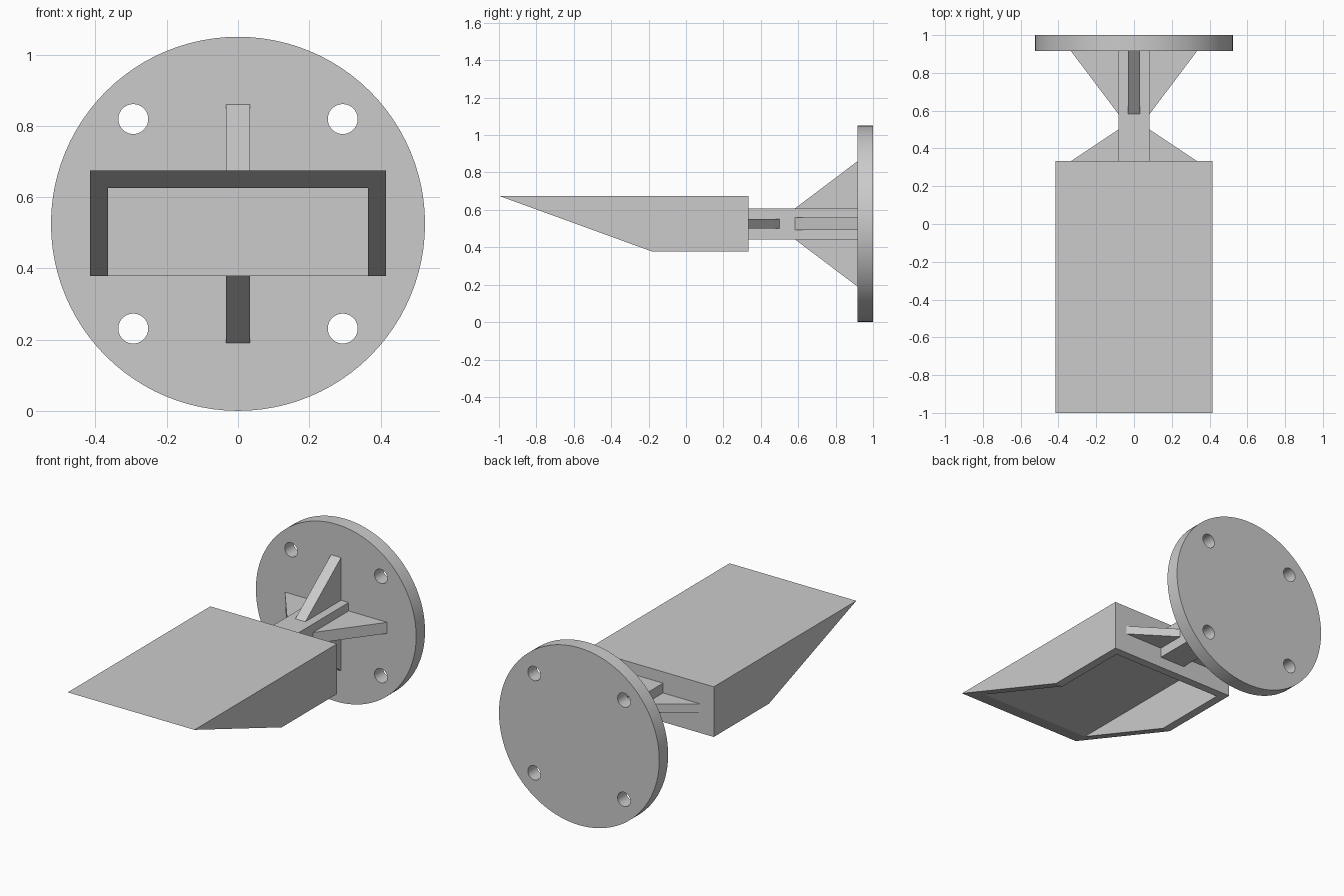
import bpy, bmesh
from math import pi
from mathutils import Matrix, Vector

if "Cube" in bpy.data.objects:
    bpy.data.objects.remove(bpy.data.objects["Cube"])

ZC = 0.525    # height of the common axis
HALF = 0.083  # half width of the square stem


def finish(bm, name):
    bmesh.ops.recalc_face_normals(bm, faces=bm.faces)
    mesh = bpy.data.meshes.new(name)
    bm.to_mesh(mesh)
    bm.free()
    ob = bpy.data.objects.new(name, mesh)
    bpy.context.collection.objects.link(ob)
    return ob


def prism(name, profile, half, matrix=Matrix()):
    """Extrude a (y, z) profile along x by +-half, then transform it."""
    bm = bmesh.new()
    face = bm.faces.new([bm.verts.new((-half, y, z)) for y, z in profile])
    ext = bmesh.ops.extrude_face_region(bm, geom=[face])["geom"]
    verts = [g for g in ext if isinstance(g, bmesh.types.BMVert)]
    bmesh.ops.translate(bm, verts=verts, vec=(2 * half, 0, 0))
    bmesh.ops.transform(bm, matrix=matrix, verts=bm.verts)
    return finish(bm, name)


def box_profile(y0, y1, z0, z1):
    return [(y0, z0), (y1, z0), (y1, z1), (y0, z1)]


def cylinder(name, x, z, radius, y0, y1, segments):
    bm = bmesh.new()
    m = Matrix.Translation((x, (y0 + y1) / 2, z)) @ Matrix.Rotation(pi / 2, 4, 'X')
    bmesh.ops.create_cone(bm, cap_ends=True, segments=segments, radius1=radius,
                          radius2=radius, depth=y1 - y0, matrix=m)
    return finish(bm, name)


def cut(target, cutter):
    """Subtract the cutter, apply the result and remove the cutter."""
    mod = target.modifiers.new("cut", 'BOOLEAN')
    mod.operation, mod.solver, mod.object = 'DIFFERENCE', 'EXACT', cutter
    bpy.context.view_layer.objects.active = target
    bpy.ops.object.modifier_apply(modifier=mod.name)
    bpy.data.objects.remove(cutter)


# Scoop: wedge-nosed box, hollow and open underneath
scoop = prism("scoop", [(-1, 0.675), (-0.183, 0.378), (0.333, 0.378), (0.333, 0.675)], 0.415)
cut(scoop, prism("scoop_cutter", box_profile(-1.2, 0.283, 0.2, 0.625), 0.365))

# Round mounting flange with four bolt holes
flange = cylinder("flange", 0, ZC, 0.525, 0.917, 1.0, 96)
for sx in (-1, 1):
    for sz in (-1, 1):
        cut(flange, cylinder("hole_cutter", sx * 0.294, ZC + sz * 0.294, 0.042, 0.8, 1.1, 40))
bpy.ops.object.select_all(action='DESELECT')
flange.select_set(True)
bpy.context.view_layer.objects.active = flange
bpy.ops.object.shade_smooth_by_angle()

# Square stem joining scoop and flange
prism("stem", box_profile(0.333, 0.917, ZC - HALF, ZC + HALF), HALF)

# Triangular ribs: four against the flange, two sideways against the scoop
for i in range(4):
    turn = Matrix.Translation((0, 0, ZC)) @ Matrix.Rotation(i * pi / 2, 4, 'Y')
    prism(f"flange_rib_{i + 1}", [(0.583, HALF), (0.917, HALF), (0.917, 0.335)], 0.033, turn)
    if i % 2:
        prism(f"scoop_rib_{i // 2 + 1}", [(0.333, HALF), (0.5, HALF), (0.333, 0.333)], 0.025, turn)
